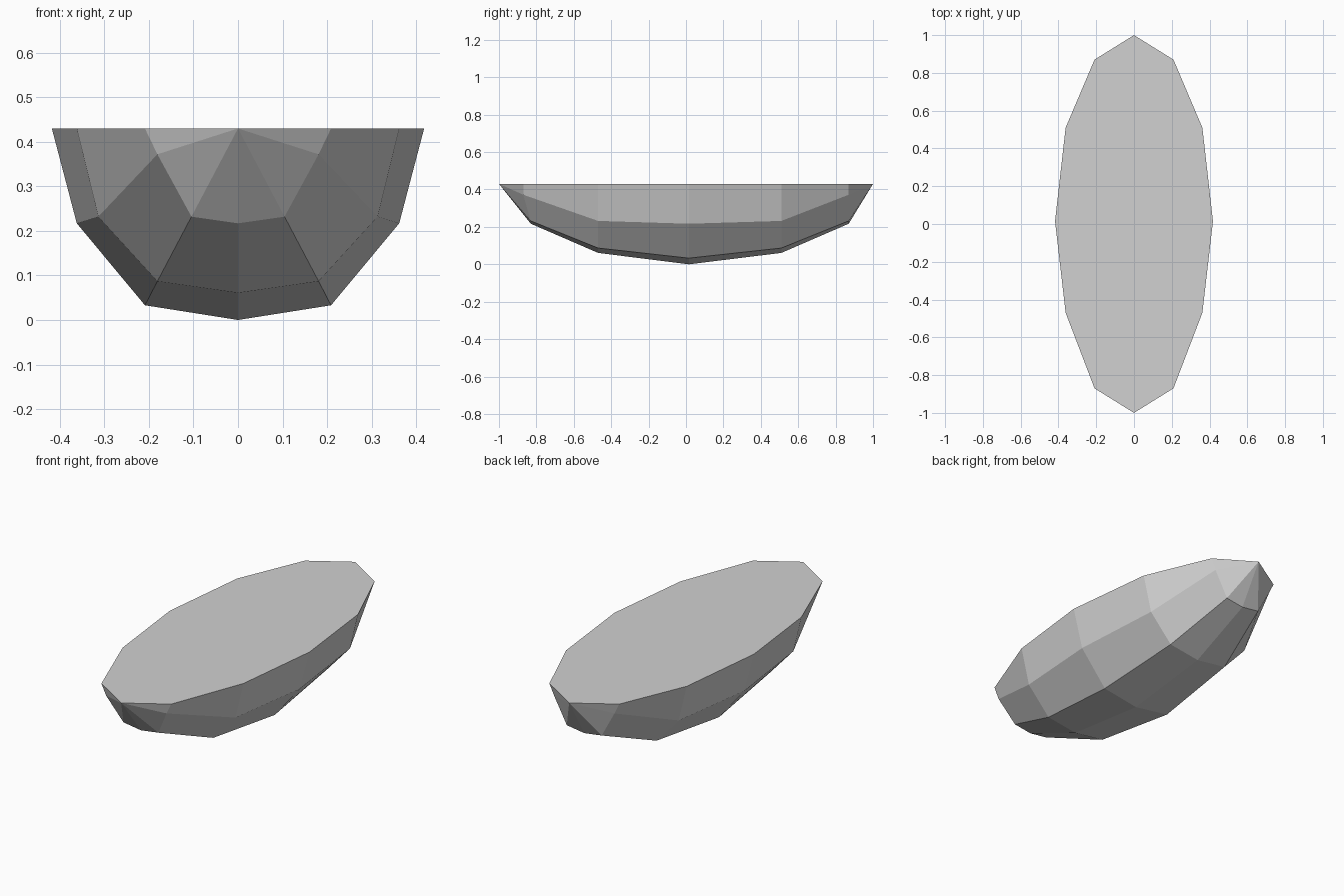
import bpy
import bmesh
from math import cos, radians

cube = bpy.data.objects.get("Cube")
if cube:
    bpy.data.objects.remove(cube, do_unlink=True)

grey = bpy.data.materials.new("light grey")
grey.use_nodes = True
colour = (0.64, 0.64, 0.64, 1)
grey.diffuse_color = colour
grey.node_tree.nodes["Principled BSDF"].inputs["Base Color"].default_value = colour

TOP = 0.43
HALF_WIDTH = 0.418

# Each rib: y at the rim, y at the keel, width factor, heights from rim to keel
RIBS = [
    (-0.87, -0.83, 0.5, (TOP, 0.372, 0.232, 0.217)),
    (-0.47, -0.47, 0.866, (TOP, 0.232, 0.087, 0.061)),
    (0.015, 0.015, 1.0, (TOP, 0.217, 0.033, 0.0)),
    (0.51, 0.51, 0.866, (TOP, 0.232, 0.087, 0.061)),
    (0.87, 0.87, 0.5, (TOP, 0.372, 0.232, 0.217)),
]

bm = bmesh.new()


def make_rib(y_rim, y_keel, width, heights):
    """Half ring of vertices running from the right rim under to the left rim."""
    right = [(-HALF_WIDTH * width * cos(radians(30 * i)),
              y_rim if i < 2 else y_keel, z) for i, z in enumerate(heights)]
    left = [(-x, y, z) for x, y, z in reversed(right[:-1])]
    return [bm.verts.new(p) for p in right + left]


ribs = [make_rib(*rib) for rib in RIBS]
bow = bm.verts.new((0, -1, TOP))
stern = bm.verts.new((0, 1, TOP))

# Side and bottom facets between neighbouring ribs
for a, b in zip(ribs, ribs[1:]):
    for i in range(len(a) - 1):
        bm.faces.new((a[i], a[i + 1], b[i + 1], b[i]))

# Pointed ends
for tip, rib in ((bow, ribs[0]), (stern, ribs[-1])):
    for i in range(len(rib) - 1):
        bm.faces.new((tip, rib[i], rib[i + 1]))

# Flat top
bm.faces.new([bow] + [r[-1] for r in ribs] + [stern] + [r[0] for r in reversed(ribs)])

bmesh.ops.recalc_face_normals(bm, faces=bm.faces)
mesh = bpy.data.meshes.new("faceted_hull")
bm.to_mesh(mesh)
bm.free()
mesh.materials.append(grey)
hull = bpy.data.objects.new("faceted_hull", mesh)
bpy.context.collection.objects.link(hull)
